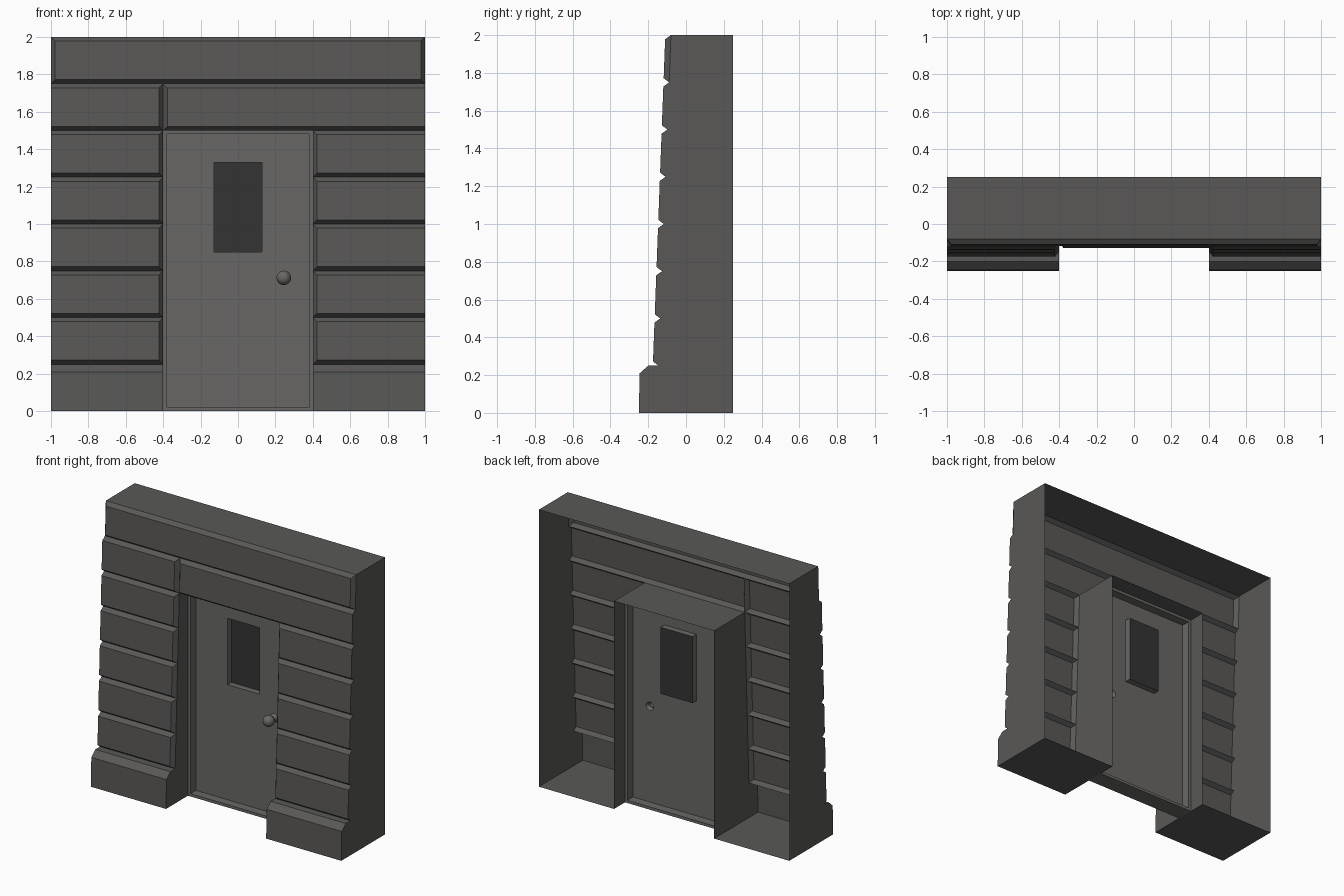
import bpy, bmesh, math
from mathutils import Vector

if "Cube" in bpy.data.objects:
    bpy.data.objects.remove(bpy.data.objects["Cube"])

BACK = 0.25
HALF = 0.4            # half width of the doorway
HEAD = 1.5            # doorway height
BEV = 0.022           # width of the chamfer round each stone course


def face_y(z):        # battered front of the wall
    return -0.185 + 0.0376 * z


def groove_y(z):      # bottom of the joints
    return face_y(z) + 0.03


def material(name, v):
    m = bpy.data.materials.new(name)
    m.diffuse_color = (v, v * 0.98, v * 0.95, 1)
    m.use_nodes = True
    m.node_tree.nodes["Principled BSDF"].inputs["Base Color"].default_value = m.diffuse_color
    return m


def sheet(bm, pts, facing):
    f = bm.faces.new([bm.verts.new(p) for p in pts])
    f.normal_update()
    if f.normal.dot(Vector(facing)) < 0:
        f.normal_flip()


def finish(bm, name, mat):
    bmesh.ops.remove_doubles(bm, verts=bm.verts, dist=0.0005)
    me = bpy.data.meshes.new(name)
    bm.to_mesh(me)
    bm.free()
    me.materials.append(mat)
    ob = bpy.data.objects.new(name, me)
    bpy.context.collection.objects.link(ob)
    return ob


def rect(x0, x1, z0, z1):
    return [(x0, z0), (x1, z0), (x1, z1), (x0, z1)]


def ring(bm, a, b, ya, yb, facings, skip=()):
    """Strips joining rectangle a (depth function ya) to rectangle b."""
    for i in range(4):
        if i in skip:
            continue
        j = (i + 1) % 4
        sheet(bm, [(a[i][0], ya(a[i][1]), a[i][1]), (a[j][0], ya(a[j][1]), a[j][1]),
                   (b[j][0], yb(b[j][1]), b[j][1]), (b[i][0], yb(b[i][1]), b[i][1])],
              facings[i])


OUT = [(0, -1, -1), (1, -1, 0), (0, -1, 1), (-1, -1, 0)]


def course(bm, x0, x1, z0, z1, left, right):
    """One stone course, chamfered above, below and at the chosen ends."""
    outer = rect(x0, x1, z0, z1)
    inner = rect(x0 + BEV * left, x1 - BEV * right, z0 + BEV, z1 - BEV)
    sheet(bm, [(x, face_y(z), z) for x, z in inner], (0, -1, 0))
    skip = ([] if right else [1]) + ([] if left else [3])
    ring(bm, outer, inner, groove_y, face_y, OUT, skip)


stone = material("stone", 0.1)
metal = material("door_paint", 0.14)
glass = material("dark_glass", 0.035)

# Stone wall front: courses beside the door, over it, and the full top course
bm = bmesh.new()
for i in range(1, 6):
    z = 0.25 * i
    course(bm, -1, -HALF, z, z + 0.25, 0, 1)
    course(bm, HALF, 1, z, z + 0.25, 1, 0)
course(bm, -1, -HALF, 1.5, 1.75, 0, 1)
course(bm, -HALF, 1, 1.5, 1.75, 1, 0)
course(bm, -1, 1, 1.75, 2, 1, 1)
finish(bm, "stone_courses", stone)

# Plinths, outer ends, doorway reveals and top
plinth = [(-0.25, 0), (-0.245, 0.21), (-0.2, 0.25), (groove_y(0.25), 0.25)]
end = list(plinth)
for i in range(1, 7):
    z0, z1 = 0.25 * i + BEV, 0.25 * (i + 1) - BEV
    end += [(face_y(z0), z0), (face_y(z1), z1), (groove_y(z1 + BEV), z1 + BEV)]
end += [(groove_y(2), 2), (BACK, 2), (BACK, 0)]
reveal = plinth + [(groove_y(HEAD), HEAD), (BACK, HEAD), (BACK, 0)]
bm = bmesh.new()
for s in (-1, 1):
    sheet(bm, [(s, y, z) for y, z in end], (s, 0, 0))
    sheet(bm, [(s * HALF, y, z) for y, z in reveal], (-s, 0, 0))
    for (ya, za), (yb, zb) in zip(plinth, plinth[1:]):
        sheet(bm, [(s * HALF, ya, za), (s, ya, za), (s, yb, zb), (s * HALF, yb, zb)],
              (0, -1, 1))
    sheet(bm, [(s * HALF, -0.25, 0), (s, -0.25, 0), (s, BACK, 0), (s * HALF, BACK, 0)],
          (0, 0, -1))
sheet(bm, [(-HALF, groove_y(HEAD), HEAD), (HALF, groove_y(HEAD), HEAD),
           (HALF, BACK, HEAD), (-HALF, BACK, HEAD)], (0, 0, -1))
sheet(bm, [(-1, groove_y(2), 2), (1, groove_y(2), 2), (1, BACK, 2), (-1, BACK, 2)],
      (0, 0, 1))
finish(bm, "wall_shell", stone)

# Door frame: a slim rectangular ring
F0, F1, DOOR = 0.0, 0.125, 0.0625
big, small = rect(-HALF, HALF, 0, HEAD), rect(-0.38, 0.38, 0.02, HEAD - 0.02)
SIDES = [(0, 0, -1), (1, 0, 0), (0, 0, 1), (-1, 0, 0)]
INWARD = [tuple(-c for c in v) for v in SIDES]
bm = bmesh.new()
front, back, mid = (lambda z: F0), (lambda z: F1), (lambda z: DOOR)
ring(bm, big, small, front, front, [(0, -1, 0)] * 4)
ring(bm, big, small, back, back, [(0, 1, 0)] * 4)
ring(bm, small, small, front, back, INWARD)
ring(bm, big, big, front, back, SIDES, skip=(1, 2, 3))
finish(bm, "door_frame", metal)

# Door sheet with openings for the window and the knob
KX, KZ, SEG = 0.245, 0.712, 20
window = rect(-0.127, 0.127, 0.85, 1.33)
circle = [(KX + 0.03 * math.cos(2 * math.pi * k / SEG),
           KZ + 0.03 * math.sin(2 * math.pi * k / SEG)) for k in range(SEG)]
bm = bmesh.new()
edges = []
for loop in (small, window, circle):
    vs = [bm.verts.new((x, DOOR, z)) for x, z in loop]
    edges += [bm.edges.new((vs[k], vs[(k + 1) % len(vs)])) for k in range(len(vs))]
bmesh.ops.triangle_fill(bm, edges=edges, use_beauty=True, normal=(0, -1, 0))
for f in bm.faces:
    f.normal_update()
    if f.normal.y > 0:
        f.normal_flip()
PANE = 0.107
ring(bm, window, window, mid, lambda z: PANE, INWARD)
finish(bm, "door_panel", metal)

# Window pane set back from the door
bm = bmesh.new()
sheet(bm, [(x, PANE, z) for x, z in window], (0, -1, 0))
finish(bm, "window_pane", glass)

# Knob: lathed stem and ball
prof = [(0.03, DOOR), (0.018, DOOR - 0.014)]
prof += [(0.039 * math.sin(a), 0.039 * math.cos(a))
         for a in (math.radians(28 + 152 * k / 9) for k in range(10))]
bm = bmesh.new()
vs = [bm.verts.new((KX + r, y, KZ)) for r, y in prof]
es = [bm.edges.new(p) for p in zip(vs, vs[1:])]
bmesh.ops.spin(bm, geom=vs + es, cent=(KX, 0, KZ), axis=(0, 1, 0),
               angle=2 * math.pi, steps=SEG, use_merge=True)
bmesh.ops.remove_doubles(bm, verts=bm.verts, dist=0.0005)
bmesh.ops.recalc_face_normals(bm, faces=bm.faces)
for f in bm.faces:
    f.smooth = True
finish(bm, "door_knob", metal)
